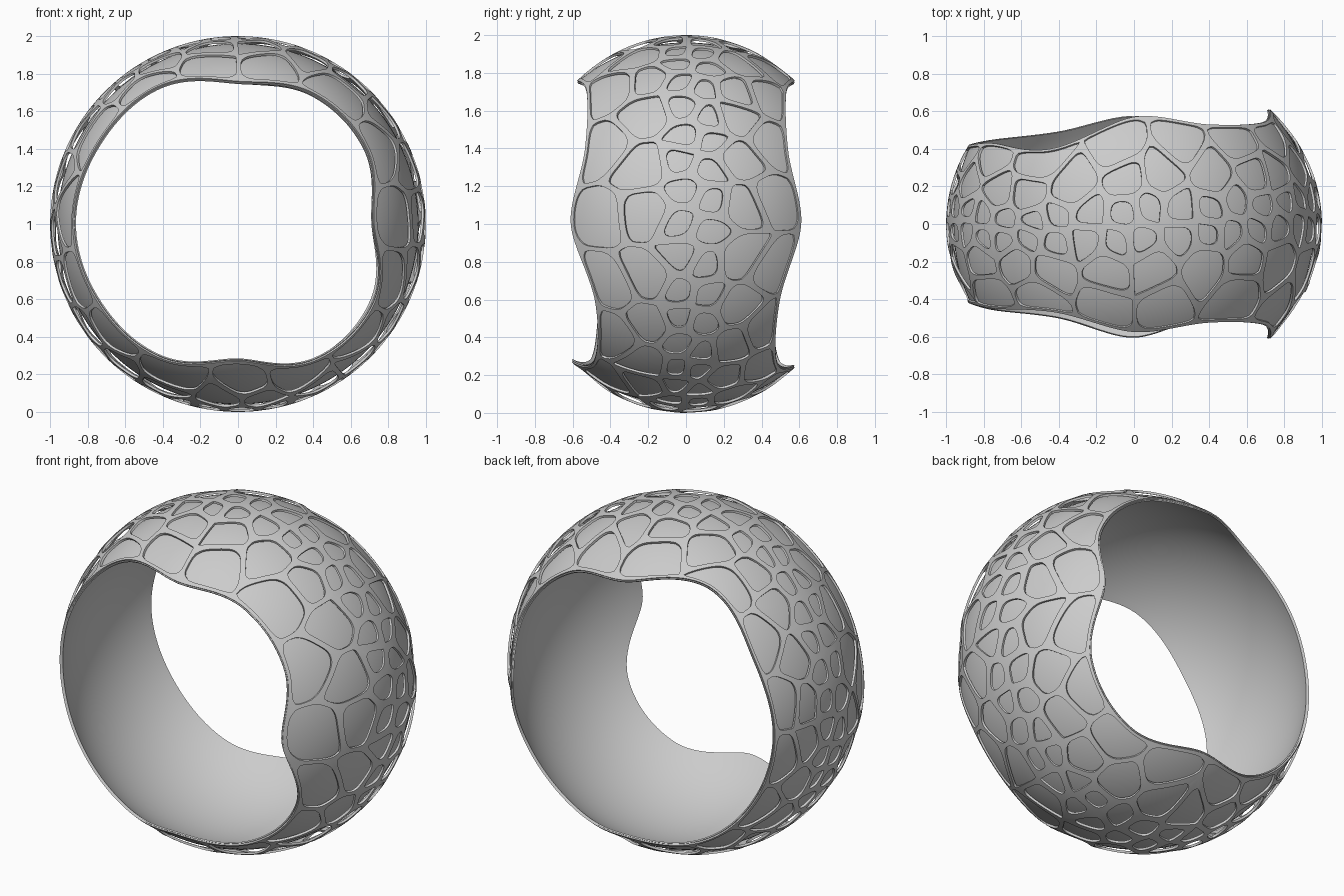
import bpy, bmesh, math, random
from mathutils import Vector

if "Cube" in bpy.data.objects:
    bpy.data.objects.remove(bpy.data.objects["Cube"])

random.seed(4)
TAU = math.tau
HALF = 0.52          # half width of the unrolled band used for the cell layout
DEPTH = 0.885        # half axis of the spheroid along y
# edge distance from the mid plane every 30 degrees (0 = +x, 90 = top)
FRONT = [.61, .535, .525, .575, .47, .45, .42, .46, .50, .605, .485, .48]
BACK = [.61, .54, .53, .57, .40, .43, .42, .45, .49, .575, .48, .495]


def periodic(vals, ang):
    t = (ang / TAU * len(vals)) % len(vals)
    i, f, n = int(t), t % 1, len(vals)
    a, b, c, d = (vals[(i + k) % n] for k in (-1, 0, 1, 2))
    return b + .5 * f * (c - a + f * (2*a - 5*b + 4*c - d + f * (3*(b - c) + d - a)))


def place(u, v, a):
    """Map angle u and v in -1..1 onto the wavy spheroid band."""
    lo, hi = -periodic(FRONT, u), periodic(BACK, u)
    y = lo + (hi - lo) * (v + 1) / 2
    r = a * math.sqrt(1 - (y / DEPTH) ** 2)
    return Vector((r * math.cos(u), y, 1 + r * math.sin(u)))


def clip(poly, p, n):
    """Keep the part of a convex polygon with (q - p).n <= 0."""
    out = []
    for i, b in enumerate(poly):
        a = poly[i - 1]
        da, db = (a - p).dot(n), (b - p).dot(n)
        if (da <= 0) != (db <= 0):
            out.append(a.lerp(b, da / (da - db)))
        if db <= 0:
            out.append(b)
    return out


def clean(poly):
    return [p for i, p in enumerate(poly) if (p - poly[i - 1]).length > 1e-5]


def inset(poly, h):
    out = poly
    for i, b in enumerate(poly):
        d = (b - poly[i - 1]).normalized()
        n = Vector((d.y, -d.x))
        out = clip(out, b - n * h, n)
    return clean(out)


def rounded(poly, cut):
    for _ in range(3):
        new = []
        for i, a in enumerate(poly):
            b = poly[(i + 1) % len(poly)]
            new += [a.lerp(b, cut), a.lerp(b, 1 - cut)]
        poly = new
    return poly


def ray_hit(c, q, poly):
    d = q - c
    best = 0
    for i, b in enumerate(poly):
        a = poly[i - 1]
        e = b - a
        den = d.x * e.y - d.y * e.x
        if abs(den) < 1e-12:
            continue
        w = a - c
        t = (w.x * e.y - w.y * e.x) / den
        s = (w.x * d.y - w.y * d.x) / den
        if t > 0 and -1e-6 <= s <= 1 + 1e-6:
            best = max(best, t)
    return c + d * min(best, .98)


def make_object(name, bm, thickness):
    me = bpy.data.meshes.new(name)
    bm.to_mesh(me)
    bm.free()
    ob = bpy.data.objects.new(name, me)
    bpy.context.collection.objects.link(ob)
    mod = ob.modifiers.new("thickness", 'SOLIDIFY')
    mod.thickness, mod.offset = thickness, -1
    bpy.context.view_layer.objects.active = ob
    ob.select_set(True)
    bpy.ops.object.modifier_apply(modifier=mod.name)
    bpy.ops.object.shade_smooth_by_angle(angle=math.radians(40))
    ob.select_set(False)
    return ob


# cell seeds: small cells along the middle, large ones at the edges
seeds = []
for v, count, jit in [(-.42, 15, .03), (-.20, 22, .025), (-.04, 37, .02),
                      (.09, 37, .02), (.24, 24, .025), (.43, 16, .03)]:
    shift = random.random()
    for k in range(count):
        u = (k + shift + random.uniform(-.16, .16)) * TAU / count
        wave = .03 * math.sin(2 * u + 1) * (1 - abs(v) / HALF)
        seeds.append(Vector((u % TAU, v + wave + random.uniform(-jit, jit))))
everyone = [s + Vector((k * TAU, 0)) for s in seeds for k in (-1, 0, 1)]

# cell lattice
bm = bmesh.new()
for s in seeds:
    cell = [s + Vector((x, 0)) for x in (-1, 1, 1, -1)]
    for p, y in zip(cell, (-HALF, -HALF, HALF, HALF)):
        p.y = y
    for o in everyone:
        d = o - s
        if 1e-6 < d.length < 1.2:
            cell = clip(cell, (s + o) / 2, d)
    cell = clean(cell)
    area = sum(cell[i - 1].cross(cell[i]) for i in range(len(cell))) / 2
    small = area < .035
    hole = rounded(inset(cell, .021 if small else .014), .22 if small else .17)
    centre = sum(hole, Vector((0, 0))) / len(hole)
    outer = []
    for i, b in enumerate(cell):
        a = cell[i - 1]
        n = max(2, math.ceil((b - a).length / .025))
        outer += [a.lerp(b, k / n) for k in range(n)]
    rings = [[bm.verts.new(place(q.x, q.y / HALF, 1.0)) for q in ring]
             for ring in (outer, [ray_hit(centre, q, hole) for q in outer])]
    for i in range(len(outer)):
        bm.faces.new((rings[0][i], rings[0][i - 1], rings[1][i - 1], rings[1][i]))
bmesh.ops.remove_doubles(bm, verts=bm.verts, dist=.0008)
make_object("cell_lattice", bm, .013)

# smooth inner liner
bm = bmesh.new()
NU, NV = 160, 28
grid = [[bm.verts.new(place(TAU * i / NU, v, .961 + .027 * v * v))
         for v in (2 * j / NV - 1 for j in range(NV + 1))] for i in range(NU)]
for i in range(NU):
    for j in range(NV):
        a, b = grid[i], grid[(i + 1) % NU]
        bm.faces.new((a[j], a[j + 1], b[j + 1], b[j]))
make_object("inner_liner", bm, .008)
